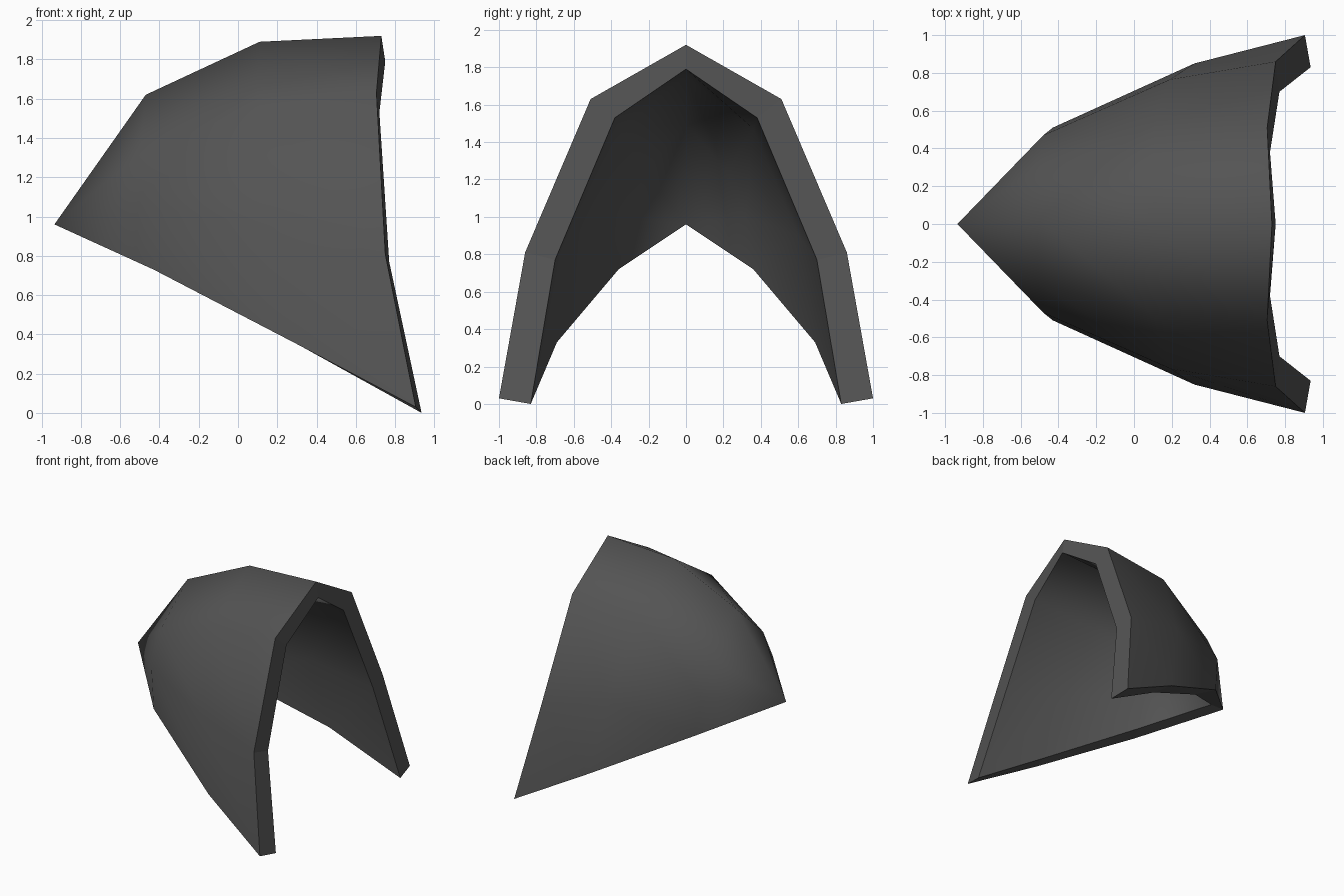
import bpy
import bmesh

default_cube = bpy.data.objects.get("Cube")
if default_cube:
    bpy.data.objects.remove(default_cube, do_unlink=True)

# One dark material for the whole plate
dark_grey = bpy.data.materials.new("dark_grey")
dark_grey.use_nodes = True
colour = (0.088, 0.088, 0.088, 1)
dark_grey.diffuse_color = colour
shader = next(n for n in dark_grey.node_tree.nodes if n.type == "BSDF_PRINCIPLED")
shader.inputs["Base Color"].default_value = colour

# Half arches from the open end towards the tip, each running from the crown down
outer_arches = [
    [(.73, 0, 1.92), (.705, .51, 1.63), (.75, .86, .81), (.905, 1, .03)],
    [(.11, 0, 1.89), (.1, .485, 1.57), (.19, .765, .95), (.32, .85, .34)],
    [(-.47, 0, 1.62), (-.5, .315, 1.315), (-.48, .47, 1.05), (-.43, .51, .73)],
]
inner_arches = [
    [(.75, 0, 1.79), (.72, .38, 1.53), (.77, .7, .77), (.935, .83, 0)],
    [(.12, 0, 1.75), (.13, .36, 1.47), (.23, .6, .9), (.37, .69, .33)],
    [(-.38, 0, 1.5), (-.38, .22, 1.24), (-.36, .32, 1), (-.34, .36, .72)],
]
outer_tip = (-.935, 0, .96)
inner_tip = (-.81, 0, .96)


def mirror_arch(half):
    """Complete an arch by mirroring its half across the crown."""
    return [(x, -y, z) for x, y, z in reversed(half[1:])] + half


def build_skin(bm, arches, tip):
    """Span the arches with faces, close them on the tip, return the outline."""
    rows = [[bm.verts.new(p) for p in mirror_arch(half)] for half in arches]
    point = bm.verts.new(tip)
    for row, following in zip(rows, rows[1:]):
        for i in range(len(row) - 1):
            bm.faces.new((row[i], row[i + 1], following[i + 1], following[i]))
    for a, b in zip(rows[-1], rows[-1][1:]):
        bm.faces.new((a, b, point))
    for face in bm.faces:
        face.smooth = True
    left_edge = [row[-1] for row in rows[1:]]
    right_edge = [row[0] for row in reversed(rows[1:])]
    return rows[0] + left_edge + [point] + right_edge


# Curved plate: outer skin, inner skin and the flat border joining them
bm = bmesh.new()
outer_outline = build_skin(bm, outer_arches, outer_tip)
inner_outline = build_skin(bm, inner_arches, inner_tip)
border = []
for i in range(len(outer_outline)):
    j = (i + 1) % len(outer_outline)
    border.append(bm.faces.new((outer_outline[i], outer_outline[j],
                                inner_outline[j], inner_outline[i])))
for face in border:
    face.smooth = False
    for edge in face.edges:
        edge.smooth = False
bmesh.ops.recalc_face_normals(bm, faces=bm.faces[:])

mesh = bpy.data.meshes.new("curved_plate")
bm.to_mesh(mesh)
bm.free()
mesh.materials.append(dark_grey)
plate = bpy.data.objects.new("curved_plate", mesh)
bpy.context.collection.objects.link(plate)
